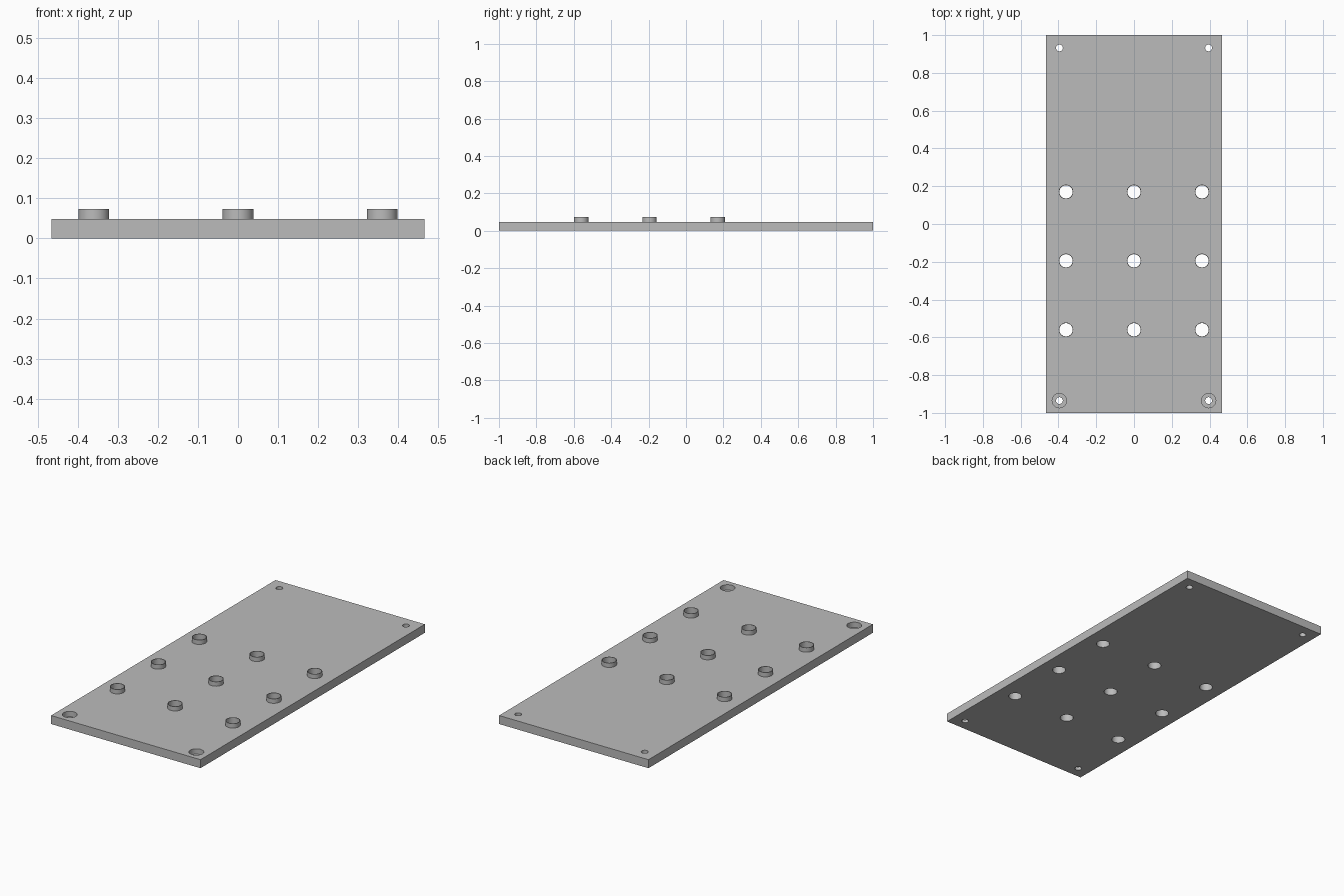
import bpy
import bmesh
from math import cos, sin, tau, radians

cube = bpy.data.objects.get("Cube")
if cube:
    bpy.data.objects.remove(cube, do_unlink=True)

PLATE_X, PLATE_Y, PLATE_TOP = 0.466, 1.0, 0.048
BOSS_TOP, BOSS_R, BORE_R = 0.073, 0.0385, 0.035
SCREW_R, RECESS_R, RECESS_FLOOR = 0.018, 0.038, 0.018
SEGMENTS = 40
BELOW, ABOVE = -0.05, 0.12
boss_spots = [(x, y) for x in (-0.36, 0, 0.36) for y in (-0.56, -0.195, 0.17)]

grey = bpy.data.materials.new("plain grey")
grey.use_nodes = True
colour = (0.5, 0.5, 0.5, 1)
grey.diffuse_color = colour
grey.node_tree.nodes["Principled BSDF"].inputs["Base Color"].default_value = colour


def lathe(bm, x, y, profile, capped):
    """Revolve (radius, height) points around a vertical axis at x, y."""
    rings = []
    for r, z in profile:
        rings.append([bm.verts.new((x + r * cos(tau * i / SEGMENTS),
                                    y + r * sin(tau * i / SEGMENTS), z))
                      for i in range(SEGMENTS)])
    for low, high in zip(rings, rings[1:]):
        for i in range(SEGMENTS):
            j = (i + 1) % SEGMENTS
            bm.faces.new((low[i], low[j], high[j], high[i]))
    if capped:
        bm.faces.new(rings[0][::-1])
        bm.faces.new(rings[-1])


def make_object(name, bm):
    mesh = bpy.data.meshes.new(name)
    bm.to_mesh(mesh)
    bm.free()
    mesh.materials.append(grey)
    obj = bpy.data.objects.new(name, mesh)
    bpy.context.collection.objects.link(obj)
    return obj


def select_only(obj):
    bpy.ops.object.select_all(action='DESELECT')
    obj.select_set(True)
    bpy.context.view_layer.objects.active = obj


# Flat base plate
bm = bmesh.new()
bmesh.ops.create_cube(bm, size=1)
for v in bm.verts:
    v.co.x *= 2 * PLATE_X
    v.co.y *= 2 * PLATE_Y
    v.co.z = (v.co.z + 0.5) * PLATE_TOP
plate = make_object("base_plate", bm)

# Cutter: bores, plain back screw holes, recessed front screw holes
bm = bmesh.new()
for x, y in boss_spots:
    lathe(bm, x, y, [(BORE_R, BELOW), (BORE_R, ABOVE)], True)
for x in (-0.395, 0.395):
    lathe(bm, x, 0.932, [(SCREW_R, BELOW), (SCREW_R, ABOVE)], True)
    lathe(bm, x, -0.935, [(SCREW_R, BELOW), (SCREW_R, RECESS_FLOOR),
                          (RECESS_R, RECESS_FLOOR), (RECESS_R, ABOVE)], True)
cutter = make_object("hole_cutter", bm)
cutter.hide_render = True

cut = plate.modifiers.new("holes", 'BOOLEAN')
cut.operation = 'DIFFERENCE'
cut.solver = 'EXACT'
cut.object = cutter
select_only(plate)
bpy.ops.object.modifier_apply(modifier=cut.name)
bpy.data.objects.remove(cutter, do_unlink=True)
bpy.ops.object.shade_smooth_by_angle(angle=radians(30))

# Thin-walled bosses around the bores
bm = bmesh.new()
for x, y in boss_spots:
    lathe(bm, x, y, [(BOSS_R, PLATE_TOP), (BOSS_R, BOSS_TOP),
                     (BORE_R, BOSS_TOP), (BORE_R, PLATE_TOP)], False)
bosses = make_object("hollow_bosses", bm)
select_only(bosses)
bpy.ops.object.shade_smooth_by_angle(angle=radians(30))
